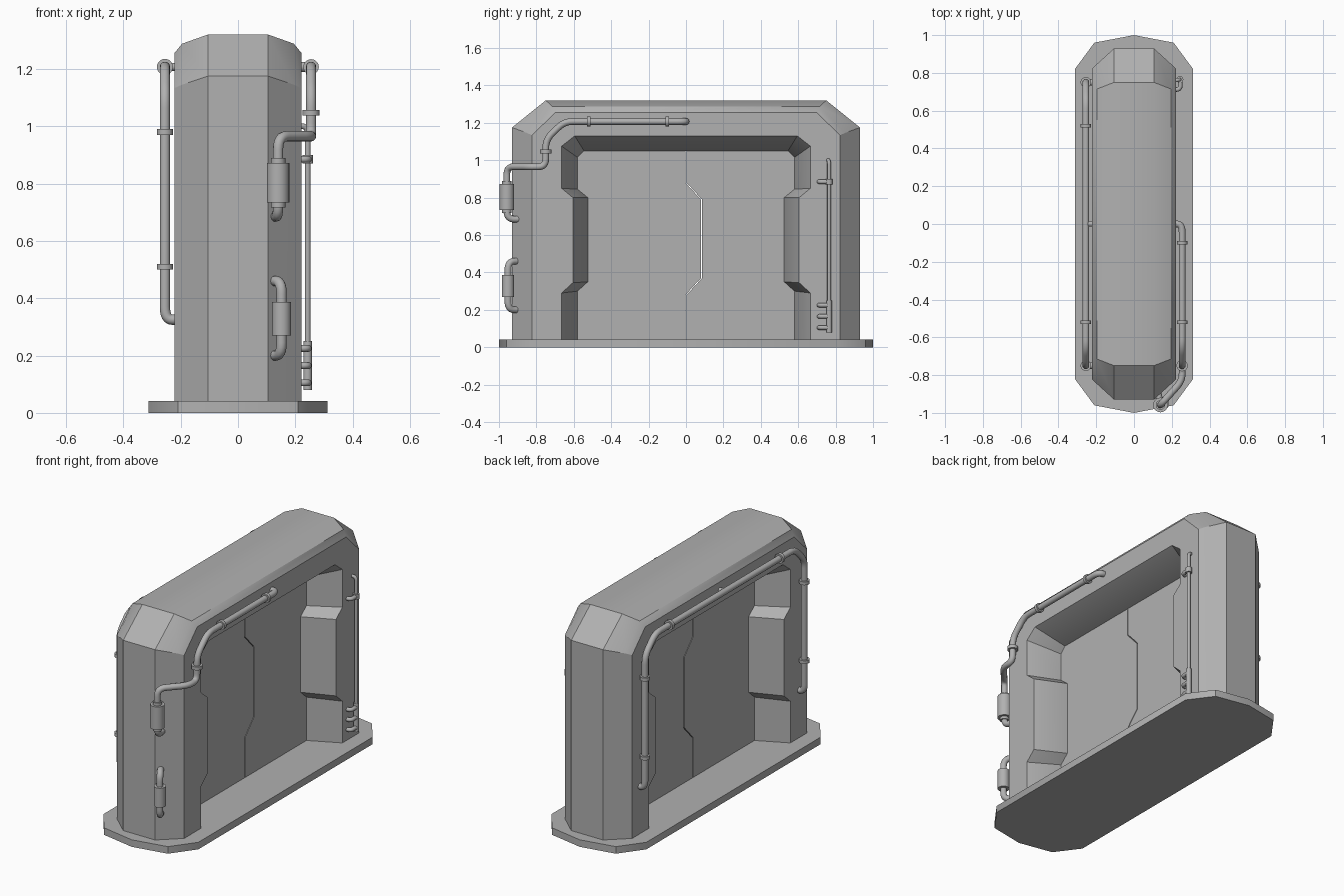
import bpy, bmesh, math
from mathutils import Vector

if "Cube" in bpy.data.objects:
    bpy.data.objects.remove(bpy.data.objects["Cube"])


def mesh_object(name, bm):
    bmesh.ops.remove_doubles(bm, verts=bm.verts, dist=1e-5)
    bmesh.ops.recalc_face_normals(bm, faces=bm.faces)
    me = bpy.data.meshes.new(name)
    bm.to_mesh(me)
    bm.free()
    ob = bpy.data.objects.new(name, me)
    bpy.context.collection.objects.link(ob)
    return ob


def smooth(ob, degrees):
    bpy.ops.object.select_all(action='DESELECT')
    ob.select_set(True)
    bpy.context.view_layer.objects.active = ob
    bpy.ops.object.shade_smooth_by_angle(angle=math.radians(degrees))


def prism(name, pts, axis, lo, hi):
    """Extrude a flat outline along x or z."""
    bm = bmesh.new()
    place = (lambda p, t: (t, p[0], p[1])) if axis == 'x' else (lambda p, t: (p[0], p[1], t))
    face = bm.faces.new([bm.verts.new(place(p, lo)) for p in pts])
    new = bmesh.ops.extrude_face_region(bm, geom=[face])['geom']
    vec = Vector((hi - lo, 0, 0)) if axis == 'x' else Vector((0, 0, hi - lo))
    bmesh.ops.translate(bm, verts=[v for v in new if isinstance(v, bmesh.types.BMVert)], vec=vec)
    return mesh_object(name, bm)


def arch(half):
    """Mirror a half outline (bottom to top) into an open arch."""
    return half + [(-y, z) for y, z in reversed(half)]


def tube(name, pts, r, bend=0.045):
    """Round pipe along a path with softened corners."""
    pts = [Vector(p) for p in pts]
    path = [pts[0]]
    for a, b, c in zip(pts, pts[1:], pts[2:]):
        d1, d2 = a - b, c - b
        p = b + d1.normalized() * min(bend, d1.length * .48)
        q = b + d2.normalized() * min(bend, d2.length * .48)
        for i in range(7):
            t = i / 6
            path.append(p * (1 - t) ** 2 + b * 2 * t * (1 - t) + q * t * t)
    path.append(pts[-1])
    cu = bpy.data.curves.new(name + "_path", 'CURVE')
    cu.dimensions = '3D'
    cu.bevel_depth = r
    cu.bevel_resolution = 4
    cu.use_fill_caps = True
    sp = cu.splines.new('POLY')
    sp.points.add(len(path) - 1)
    for s, p in zip(sp.points, path):
        s.co = (*p, 1)
    tmp = bpy.data.objects.new(name + "_tmp", cu)
    bpy.context.collection.objects.link(tmp)
    bpy.context.view_layer.update()
    me = bpy.data.meshes.new_from_object(tmp.evaluated_get(bpy.context.evaluated_depsgraph_get()))
    bpy.data.objects.remove(tmp)
    ob = bpy.data.objects.new(name, me)
    bpy.context.collection.objects.link(ob)
    return ob


def cylinder(name, loc, r, length, axis='z'):
    rot = {'x': (0, math.pi / 2, 0), 'y': (math.pi / 2, 0, 0), 'z': (0, 0, 0)}[axis]
    bpy.ops.mesh.primitive_cylinder_add(vertices=20, radius=r, depth=length, location=loc, rotation=rot)
    bpy.context.object.name = name
    smooth(bpy.context.object, 40)


# Base plate
quarter = [(.313, .82), (.21, .96)]
outline = quarter + [(0, 1)] + [(-x, y) for x, y in reversed(quarter)]
outline += [(-x, -y) for x, y in outline]
smooth(prism("base_plate", outline, 'z', 0, .042), 40)

# Door frame: bevelled outer skin, flat side faces and sloped reveal
DEEP = .046
outer = [(.105, [(.93, 0), (.93, 1.175), (.75, 1.32)]),
         (.195, [(.848, 0), (.848, 1.145), (.715, 1.288)]),
         (.222, [(.823, 0), (.823, 1.133), (.70, 1.255)])]
face_edge = [(.665, 0), (.665, .29), (.605, .345), (.605, .80), (.665, .85), (.665, 1.075), (.595, 1.13)]
deep_edge = [(.58, 0), (.58, .30), (.525, .35), (.525, .80), (.58, .845), (.58, 1.015), (.545, 1.05)]
bm = bmesh.new()


def ring(x, half):
    return [bm.verts.new((x, y, z)) for y, z in arch(half)]


def bridge(a, b):
    for i in range(len(a) - 1):
        bm.faces.new((a[i], a[i + 1], b[i + 1], b[i]))


rings = [ring(-x, h) for x, h in reversed(outer)] + [ring(x, h) for x, h in outer]
for a, b in zip(rings, rings[1:]):
    bridge(a, b)
deeps = []
for sx, skin in ((-1, rings[0]), (1, rings[-1])):
    lip = ring(sx * .222, face_edge)
    deeps.append(ring(sx * DEEP, deep_edge))
    bm.faces.new(skin + lip[::-1])
    bridge(lip, deeps[-1])
bridge(deeps[0], deeps[1])
smooth(mesh_object("door_frame", bm), 30)

# Two sliding door leaves meeting at a stepped seam
seam = [(0, .04), (0, .28), (.083, .37), (.083, .79), (0, .88), (0, 1.06)]
for name, s in (("door_leaf_front", -1), ("door_leaf_back", 1)):
    pts = [(y + s * .003, z) for y, z in seam] + [(s * .59, 1.06), (s * .59, .04)]
    prism(name, pts, 'x', -DEEP + .001, DEEP - .001)

# Right side: main pipe running round the corner to a front canister
X = .255
tube("main_pipe", [(.2, 0, 1.207), (X, 0, 1.207), (X, -.65, 1.207), (X, -.75, 1.11), (X, -.75, .965),
                   (X, -.83, .965), (.14, -.958, .965), (.14, -.958, .685), (.125, -.88, .685)], .018)
for y in (-.1, -.52):
    cylinder("main_pipe_collar", (X, y, 1.207), .027, .018, 'y')
cylinder("main_pipe_collar", (X, -.75, 1.047), .03, .02)
cylinder("upper_canister", (.14, -.958, .803), .039, .138)
for z in (.88, .726):
    cylinder("upper_canister_collar", (.14, -.958, z), .025, .018)

# Lower front canister and its looped pipe
tube("lower_pipe", [(.11, -.88, .46), (.152, -.952, .46), (.152, -.952, .2), (.11, -.88, .2)], .018)
cylinder("lower_canister", (.152, -.952, .328), .033, .116)

# Right side: thin conduit with bracket and three stubs
tube("conduit", [(.243, .765, .1), (.243, .765, 1.0), (.2, .755, 1.0)], .01, .025)
cylinder("conduit_sleeve", (.243, .765, .165), .015, .17)
cylinder("conduit_clamp", (.243, .765, .885), .018, .03)
for z in (.105, .165, .225, .885):
    tube("conduit_stub", [(.245, .765, z), (.245, .712, z), (.2, .712, z)], .012, .02)

# Left side: arched pipe down both columns
half = [(-.2, .75, .325), (-X, .75, .325), (-X, .75, 1.11), (-X, .655, 1.207)]
tube("arch_pipe", half + [(x, -y, z) for x, y, z in reversed(half)], .018)
for s in (-1, 1):
    for z in (.98, .51):
        cylinder("arch_pipe_collar", (-X, s * .75, z), .028, .02)
    cylinder("arch_pipe_collar", (-X, s * .52, 1.207), .028, .02, 'y')
cylinder("arch_pipe_mount", (-.232, 0, 1.207), .014, .04, 'x')

# Mid-grey paint on every part
paint = bpy.data.materials.new("grey_paint")
paint.diffuse_color = (.44, .44, .44, 1)
paint.use_nodes = True
paint.node_tree.nodes["Principled BSDF"].inputs["Base Color"].default_value = paint.diffuse_color
for ob in bpy.data.objects:
    ob.data.materials.clear()
    ob.data.materials.append(paint)
